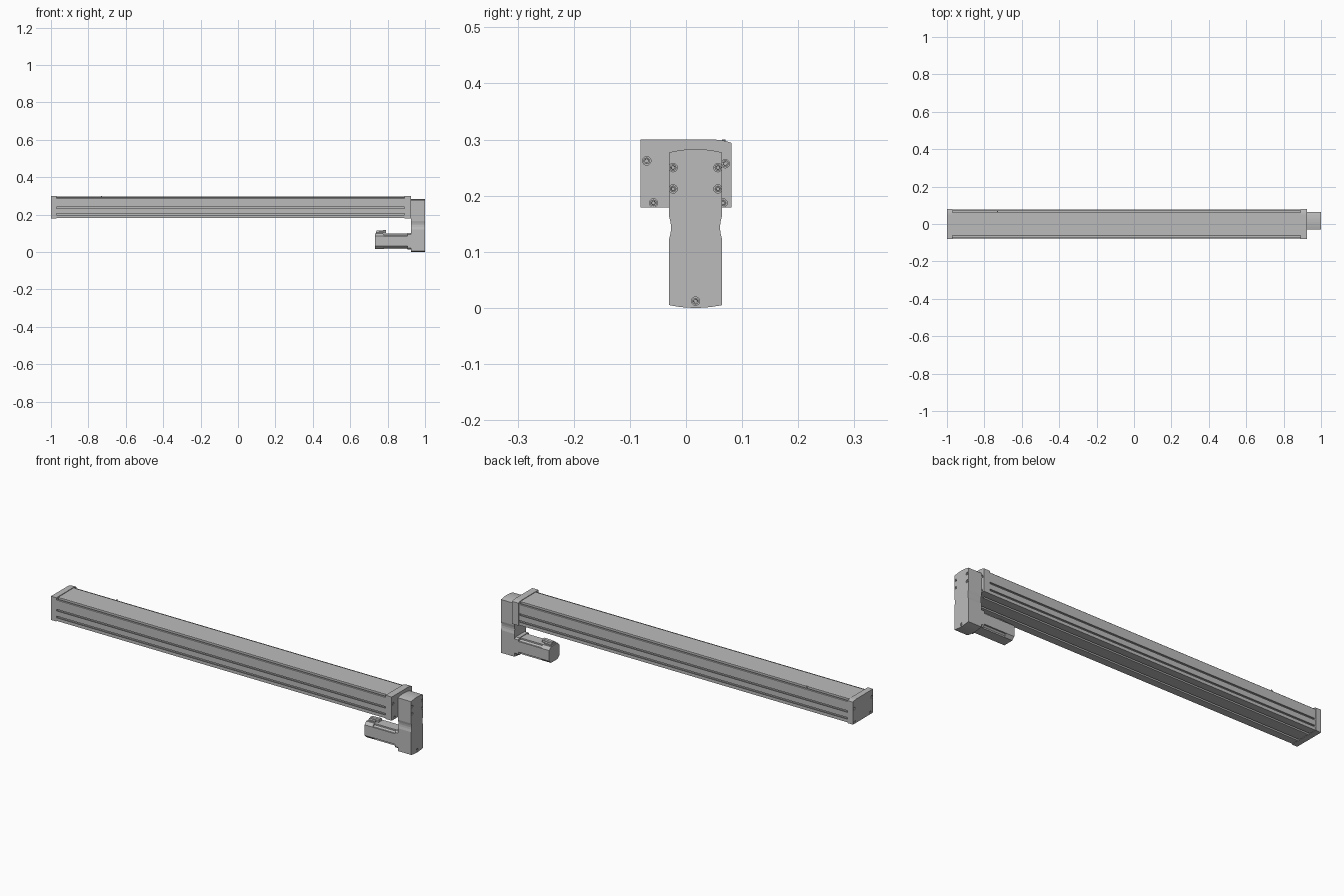
import bpy, bmesh, math
from mathutils import Matrix, Vector

default = bpy.data.objects.get("Cube")
if default:
    bpy.data.objects.remove(default, do_unlink=True)

grey = bpy.data.materials.new("light grey")
grey.use_nodes = True
grey.diffuse_color = (0.5, 0.5, 0.5, 1)
grey.node_tree.nodes["Principled BSDF"].inputs["Base Color"].default_value = (0.5, 0.5, 0.5, 1)


def finish(name, bm):
    bmesh.ops.recalc_face_normals(bm, faces=bm.faces)
    mesh = bpy.data.meshes.new(name)
    bm.to_mesh(mesh)
    bm.free()
    mesh.materials.append(grey)
    obj = bpy.data.objects.new(name, mesh)
    bpy.context.collection.objects.link(obj)
    return obj


def prism(name, outline, x0, x1):
    """Extrude a (y, z) outline along x."""
    bm = bmesh.new()
    face = bm.faces.new([bm.verts.new((x0, y, z)) for y, z in outline])
    new = bmesh.ops.extrude_face_region(bm, geom=[face])["geom"]
    bmesh.ops.translate(bm, vec=(x1 - x0, 0, 0),
                        verts=[v for v in new if isinstance(v, bmesh.types.BMVert)])
    return finish(name, bm)


def mirrored(half, cy=0):
    """Close a half outline (offsets from cy) by mirroring it in y."""
    return [(cy + y, z) for y, z in half] + [(cy - y, z) for y, z in reversed(half)]


def chamfered(cy, cz, half, cut):
    return mirrored([(half - cut, cz - half), (half, cz - half + cut),
                     (half, cz + half - cut), (half - cut, cz + half)], cy)


def cylinder(bm, x, y, z, radius, depth, segments=12):
    m = Matrix.Translation((x, y, z)) @ Matrix.Rotation(math.pi / 2, 4, "Y")
    bmesh.ops.create_cone(bm, cap_ends=True, segments=segments, radius1=radius,
                          radius2=radius, depth=depth, matrix=m)


def bolt_row(part, x, side, spots):
    """Counterbore the part at x and seat socket bolts facing side."""
    cut = bmesh.new()
    for y, z in spots:
        cylinder(cut, x, y, z, 0.0075, 0.014, 20)
    cutter = finish(part.name + "_bore_cutter", cut)
    cutter.hide_render = True
    cutter.hide_viewport = True
    mod = part.modifiers.new("bores", "BOOLEAN")
    mod.operation = "DIFFERENCE"
    mod.solver = "EXACT"
    mod.object = cutter
    heads = bmesh.new()
    for y, z in spots:
        cylinder(heads, x - side * 0.0055, y, z, 0.006, 0.007)
    heads.faces.ensure_lookup_table()
    heads.normal_update()
    ends = [f for f in heads.faces if f.normal.x * side > 0.9]
    for depth, inset in ((0, 0.0025), (-0.004, 0.0003)):
        bmesh.ops.inset_individual(heads, faces=ends, thickness=inset, depth=depth)
    finish(part.name + "_bolts", heads)


# Extruded rail with T-slots on the sides, bottom slots and two top channels
def side_slot(z):
    w, lip, out, deep = 0.004, 0.003, 0.078, 0.066
    return [(out, z - w), (out - lip, z - w), (out - lip, z - w - lip), (deep, z - w - lip),
            (deep, z + w + lip), (out - lip, z + w + lip), (out - lip, z + w), (out, z + w)]


rail_half = [(0.03, 0.181), (0.03, 0.19), (0.04, 0.19), (0.04, 0.181), (0.078, 0.181)]
rail_half += side_slot(0.201) + side_slot(0.236)
rail_half += [(0.078, 0.287), (0.075, 0.290), (0.072, 0.290), (0.072, 0.255),
              (0.062, 0.255), (0.062, 0.295), (0.059, 0.297)]
prism("rail", mirrored(rail_half), -0.975, 0.895)

# End caps
cap = [(-0.081, 0.179), (0.081, 0.179), (0.081, 0.294), (0.072, 0.297),
       (0.062, 0.299), (0.05, 0.3), (-0.081, 0.3)]
cap_spots = [(-0.07, 0.262), (0.07, 0.257), (-0.058, 0.187), (0.066, 0.187)]
for name, x0, x1, side in (("idle_end_cap", -1.0, -0.97, -1), ("drive_end_cap", 0.89, 0.925, 1)):
    bolt_row(prism(name, cap, x0, x1), x1 if side > 0 else x0, side, cap_spots)

# Belt drive housing with waisted sides and bowed ends
CY = 0.017
W = 0.0475


def bow(z, rise):
    return [(W * t, z + rise * (1 - t * t)) for t in (0.15, 0.4, 0.65, 0.85, 1)]


waist = [(W, 0.165), (W - 0.003, 0.153), (W - 0.004, 0.143), (W - 0.003, 0.133), (W, 0.121)]
housing_half = bow(0.005, -0.005) + waist[::-1] + bow(0.277, 0.006)[::-1]
housing = prism("drive_housing", mirrored(housing_half, CY), 0.925, 1.0)
bolt_row(housing, 1.0, 1, [(CY + s * 0.04, z) for s in (-1, 1) for z in (0.25, 0.212)]
         + [(CY, 0.012)])

# Motor: flange, notched body and chamfered rear cover
CZ = 0.058
prism("motor_flange", chamfered(CY, CZ, 0.044, 0.008), 0.905, 0.927)
notched = mirrored([(0.027, CZ - 0.041), (0.027, CZ - 0.034), (0.034, CZ - 0.027),
                    (0.041, CZ - 0.027), (0.041, CZ + 0.027), (0.034, CZ + 0.027),
                    (0.027, CZ + 0.034), (0.027, CZ + 0.041)], CY)
prism("motor_body", notched, 0.775, 0.907)
prism("motor_rear_cover", chamfered(CY, CZ, 0.041, 0.014), 0.732, 0.777)

# Cable connector on the motor
prism("connector_base", mirrored([(0.018, 0.097), (0.018, 0.105), (0.014, 0.109)], CY), 0.738, 0.775)
plug = prism("connector_plug", mirrored([(0.012, 0.102), (0.012, 0.113), (0.008, 0.117)], CY), 0.74, 0.792)
for v in plug.data.vertices:
    if v.co.x < 0.75:
        v.co.z -= 0.003

# Small marker pin in the back channel
pin = bmesh.new()
bmesh.ops.create_cone(pin, cap_ends=True, segments=10, radius1=0.003, radius2=0.003,
                      depth=0.045, matrix=Matrix.Translation(Vector((-0.73, 0.067, 0.2775))))
finish("marker_pin", pin)
